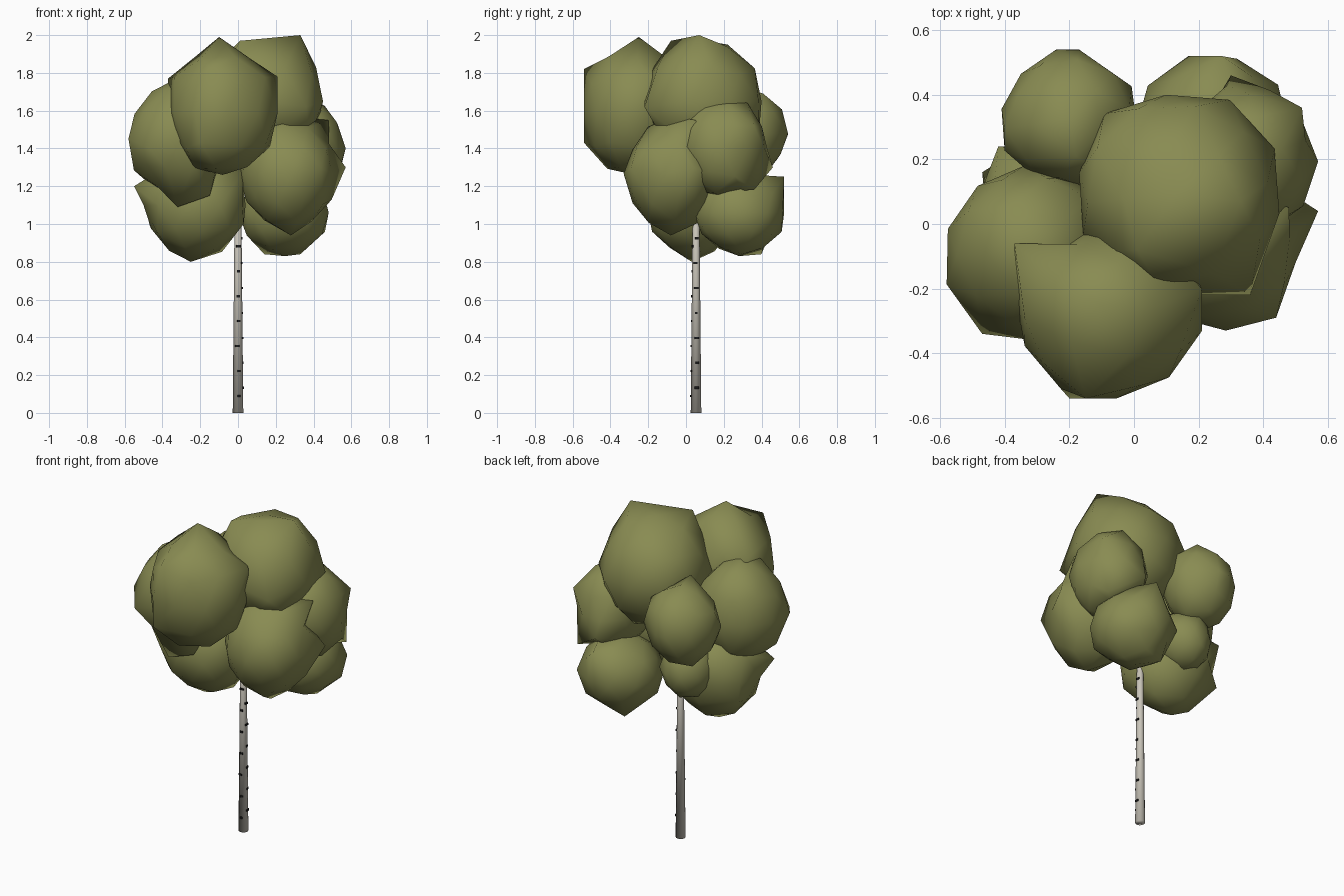
import bpy, bmesh, math, random
from mathutils import Vector, Matrix

if "Cube" in bpy.data.objects:
    bpy.data.objects.remove(bpy.data.objects["Cube"], do_unlink=True)


def make_material(name, rgb):
    mat = bpy.data.materials.new(name)
    mat.use_nodes = True
    color = (*rgb, 1.0)
    mat.diffuse_color = color
    mat.node_tree.nodes["Principled BSDF"].inputs["Base Color"].default_value = color
    return mat


leaf_green = make_material("leaf_green", (0.25, 0.26, 0.085))
pale_bark = make_material("pale_bark", (0.6, 0.57, 0.5))
dark_bark = make_material("dark_bark", (0.01, 0.01, 0.01))


def finish(name, bm, mat, smooth=True):
    mesh = bpy.data.meshes.new(name)
    bmesh.ops.recalc_face_normals(bm, faces=bm.faces)
    bm.to_mesh(mesh)
    bm.free()
    mesh.materials.append(mat)
    for poly in mesh.polygons:
        poly.use_smooth = smooth
    obj = bpy.data.objects.new(name, mesh)
    bpy.context.collection.objects.link(obj)
    return obj


def leaf_clump(name, center, radii, tips=()):
    """Uneven low-poly ball fitted to its radii, with a few pulled corners."""
    bm = bmesh.new()
    bmesh.ops.create_icosphere(bm, subdivisions=2, radius=1.0)
    turn = Matrix.Rotation(random.uniform(0, math.pi), 3, 'Z')
    for v in bm.verts:
        v.co = turn @ v.co * random.uniform(0.95, 1.05)
    for axis in range(3):
        values = [v.co[axis] for v in bm.verts]
        low, high = min(values), max(values)
        for v in bm.verts:
            unit = 2 * (v.co[axis] - low) / (high - low) - 1
            v.co[axis] = center[axis] + unit * radii[axis]
    mid = Vector(center)
    for tip in map(Vector, tips):
        aim = (tip - mid).normalized()
        max(bm.verts, key=lambda v: (v.co - mid).normalized().dot(aim)).co = tip
    finish(name, bm, leaf_green)


# Crown of overlapping leaf clumps
random.seed(4)
leaf_clump("crown_top", (0.14, 0.09, 1.65), (0.31, 0.31, 0.32),
           [(0.33, 0.07, 2.0), (0.01, -0.08, 1.97), (0.1, 0.22, 1.95),
            (0.36, -0.22, 1.62)])
leaf_clump("crown_front", (-0.08, -0.27, 1.59), (0.29, 0.27, 0.33),
           [(-0.1, -0.25, 1.99), (-0.2, -0.54, 1.43), (-0.15, -0.54, 1.82),
            (-0.37, -0.06, 1.77), (0.21, -0.2, 1.78)])
leaf_clump("crown_front_right", (-0.33, -0.09, 1.45), (0.25, 0.27, 0.32),
           [(-0.32, -0.22, 1.09), (-0.47, -0.34, 1.4), (-0.15, -0.22, 1.15)])
leaf_clump("crown_back_right", (-0.2, 0.33, 1.48), (0.21, 0.21, 0.24),
           [(-0.17, 0.54, 1.48), (-0.18, 0.21, 1.73)])
leaf_clump("crown_front_left", (0.25, -0.08, 1.27), (0.25, 0.25, 0.3),
           [(0.28, -0.08, 0.94), (0.57, 0.04, 1.3), (0.48, 0.05, 1.55),
            (0.44, -0.29, 1.3), (0.44, 0.05, 1.1)])
leaf_clump("crown_back_left", (0.36, 0.2, 1.41), (0.21, 0.23, 0.27),
           [(0.52, 0.36, 1.52), (0.49, 0.36, 1.18), (0.3, 0.46, 1.3)])
leaf_clump("crown_low_left", (0.24, 0.28, 1.06), (0.24, 0.24, 0.23),
           [(0.27, 0.52, 1.25), (0.14, 0.4, 0.84), (0.33, 0.3, 0.84)])
leaf_clump("crown_low_right", (-0.23, 0.03, 1.1), (0.27, 0.24, 0.28),
           [(-0.25, 0.03, 0.8), (-0.55, -0.08, 1.2), (-0.47, 0.16, 1.0),
            (-0.42, 0.24, 1.22), (0.03, -0.05, 1.0), (0.03, -0.1, 1.28)])
leaf_clump("crown_low_back", (-0.17, 0.22, 1.16), (0.16, 0.16, 0.18))

# Trunk as a tapered tube with a closed foot
TRUNK_Y = 0.053
TRUNK_TOP = 1.5
FOOT_RADIUS, TOP_RADIUS = 0.028, 0.014
SIDES = 12
bm = bmesh.new()
bmesh.ops.create_cone(bm, cap_ends=True, segments=SIDES, depth=TRUNK_TOP,
                      radius1=FOOT_RADIUS, radius2=TOP_RADIUS,
                      matrix=Matrix.Translation((0, TRUNK_Y, TRUNK_TOP / 2)))
finish("trunk", bm, pale_bark)

# Short dark bark dashes, staggered between the front and the left side
bm = bmesh.new()
for start, facing in ((0.09, -math.pi / 2), (0.133, 0)):
    for i in range(7):
        z = start + 0.132 * i
        radius = FOOT_RADIUS + (TOP_RADIUS - FOOT_RADIUS) * z / TRUNK_TOP
        angle = facing + random.uniform(-0.25, 0.25)
        place = (Matrix.Translation((0, TRUNK_Y, z)) @ Matrix.Rotation(angle, 4, 'Z')
                 @ Matrix.Translation((radius - 0.001, 0, 0))
                 @ Matrix.Diagonal((0.008, random.uniform(0.014, 0.024), 0.012, 1)))
        bmesh.ops.create_cube(bm, size=1.0, matrix=place)
finish("bark_marks", bm, dark_bark, smooth=False)
